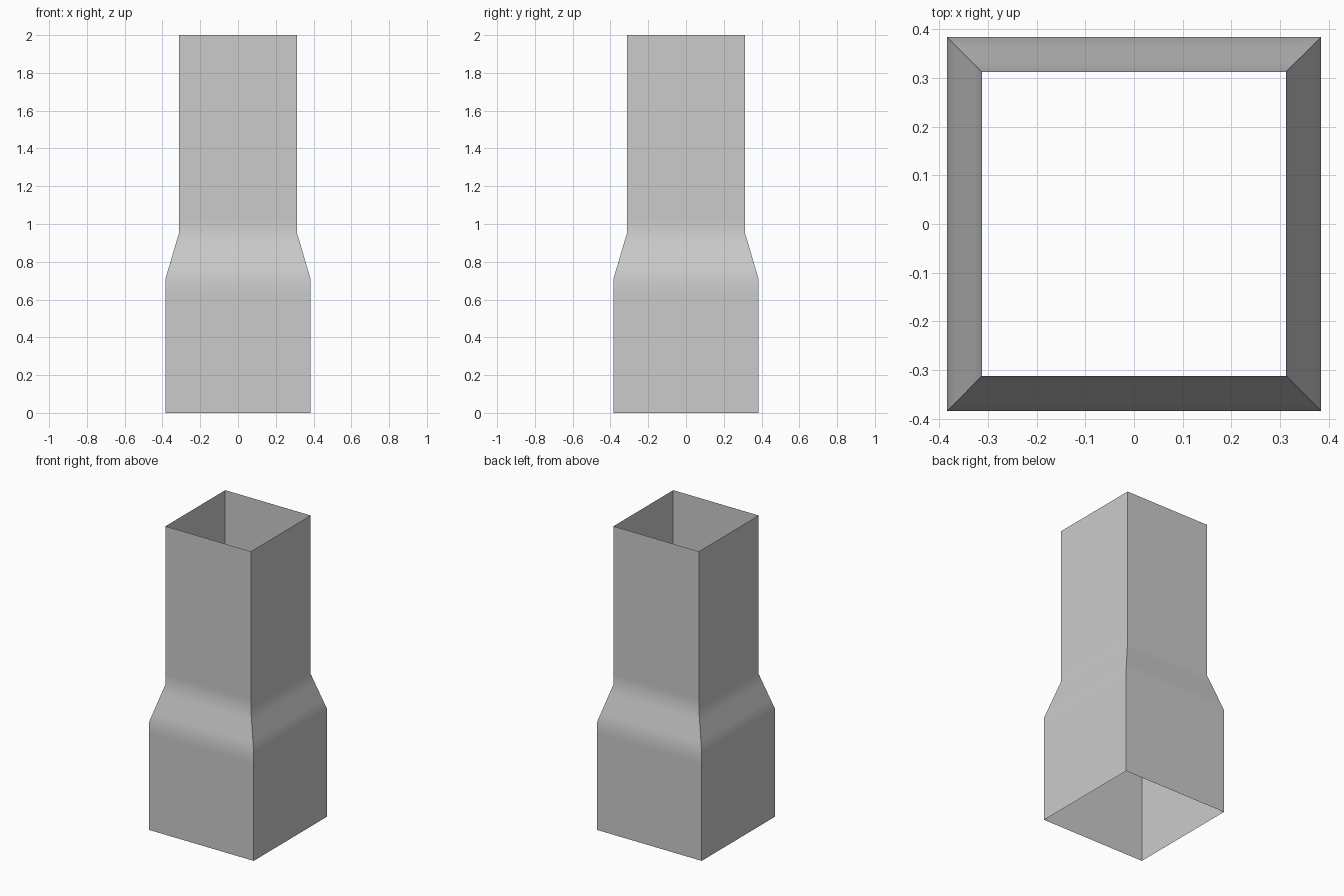
import bpy, bmesh

if "Cube" in bpy.data.objects:
    bpy.data.objects.remove(bpy.data.objects["Cube"])

# Half-width and height of each square ring; close loops tighten the shading at the bends
PROFILE = [(0.384, 0.0), (0.384, 0.64), (0.384, 0.71), (0.366, 0.771),
           (0.33, 0.893), (0.312, 0.954), (0.312, 1.02), (0.312, 2.0)]
CORNERS = [(-1, -1), (1, -1), (1, 1), (-1, 1)]

# Open-ended square duct with a tapered shoulder
bm = bmesh.new()
rings = [[bm.verts.new((x * r, y * r, z)) for x, y in CORNERS] for r, z in PROFILE]
for low, high in zip(rings, rings[1:]):
    for i in range(4):
        j = (i + 1) % 4
        bm.faces.new((low[i], low[j], high[j], high[i]))

mesh = bpy.data.meshes.new("square_duct_reducer")
bm.to_mesh(mesh)
bm.free()
duct = bpy.data.objects.new("square_duct_reducer", mesh)
bpy.context.collection.objects.link(duct)

# Soft shoulder bends, crisp vertical corners
bpy.context.view_layer.objects.active = duct
duct.select_set(True)
bpy.ops.object.shade_smooth_by_angle(angle=0.6)
